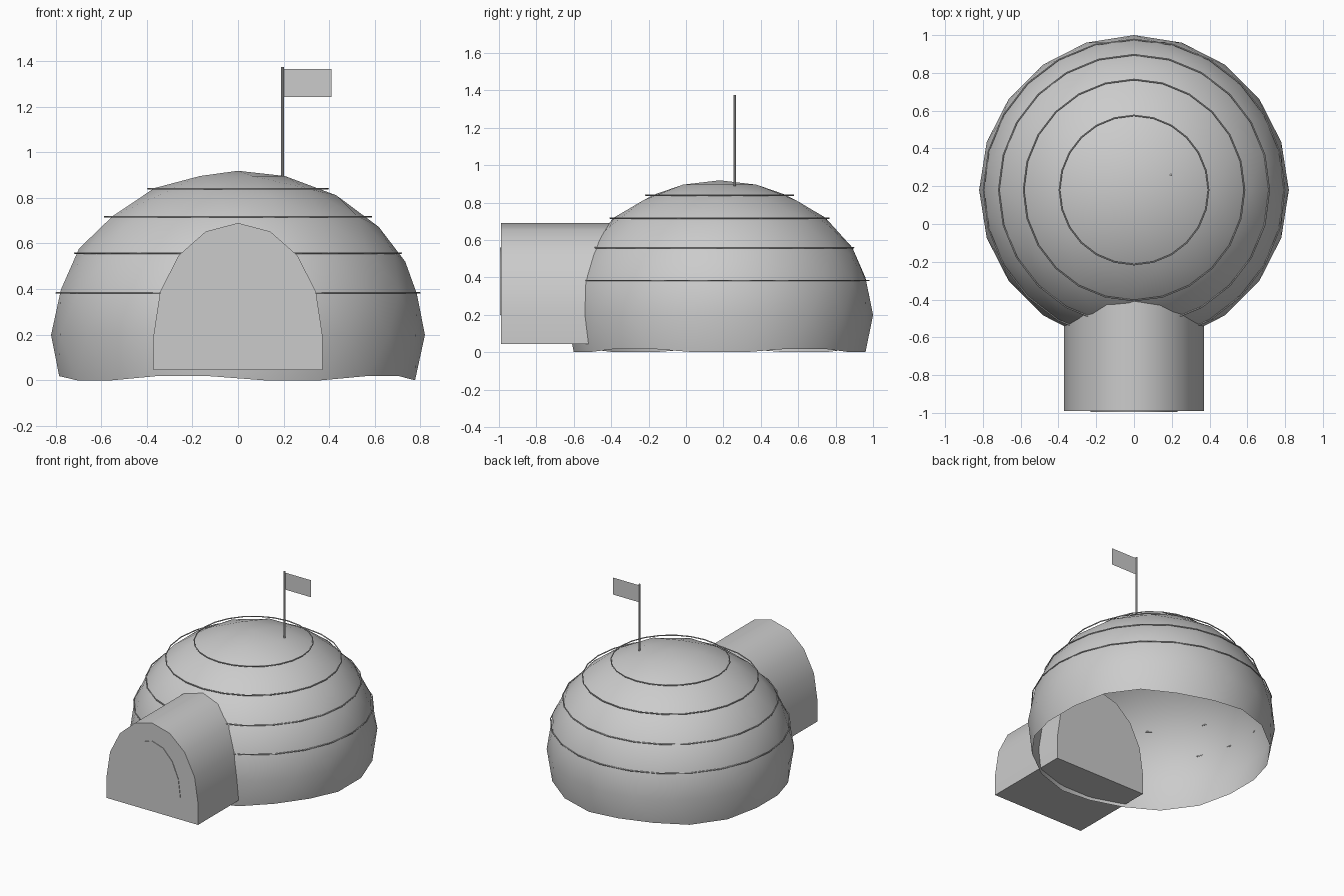
import bpy, bmesh, math
from mathutils import Matrix, Vector

cube = bpy.data.objects.get("Cube")
if cube:
    bpy.data.objects.remove(cube, do_unlink=True)

CENTRE = Vector((0, 0.18, 0.2))   # middle of the dome's widest ring
RADIUS, HEIGHT = 0.82, 0.72

grey = bpy.data.materials.new("plain grey")
grey.use_nodes = True
colour = (0.6, 0.6, 0.6, 1)
grey.diffuse_color = colour
grey.node_tree.nodes["Principled BSDF"].inputs["Base Color"].default_value = colour


def finish(name, bm, smooth=True):
    """Turn a bmesh into a named, shaded object."""
    mesh = bpy.data.meshes.new(name)
    bm.to_mesh(mesh)
    bm.free()
    mesh.materials.append(grey)
    obj = bpy.data.objects.new(name, mesh)
    bpy.context.collection.objects.link(obj)
    if smooth:
        bpy.ops.object.select_all(action='DESELECT')
        obj.select_set(True)
        bpy.context.view_layer.objects.active = obj
        bpy.ops.object.shade_smooth_by_angle(angle=math.radians(35))
    return obj


def arch(name, half_width, base, spring, top, front, back, steps=8):
    """Extrude an arch profile along y: straight jambs, elliptical head."""
    points = [(half_width, base)] if base < spring else []
    for i in range(steps + 1):
        a = math.pi * i / steps
        points.append((half_width * math.cos(a), spring + (top - spring) * math.sin(a)))
    if base < spring:
        points.append((-half_width, base))
    bm = bmesh.new()
    face = bm.faces.new([bm.verts.new((x, front, z)) for x, z in points])
    result = bmesh.ops.extrude_face_region(bm, geom=[face], use_keep_orig=True)
    moved = [v for v in result["geom"] if isinstance(v, bmesh.types.BMVert)]
    bmesh.ops.translate(bm, verts=moved, vec=(0, back - front, 0))
    bmesh.ops.recalc_face_normals(bm, faces=bm.faces)
    return finish(name, bm)


# Open-bottomed dome shell
bm = bmesh.new()
bmesh.ops.create_icosphere(bm, subdivisions=3, radius=1)
bmesh.ops.delete(bm, geom=[v for v in bm.verts if v.co.z < -0.35], context='VERTS')
bmesh.ops.scale(bm, vec=(RADIUS, RADIUS, HEIGHT), verts=bm.verts)
lowest = min(v.co.z for v in bm.verts)
bmesh.ops.translate(bm, vec=(0, CENTRE.y, -lowest), verts=bm.verts)
finish("dome", bm)

# Thin block-course rings around the dome
for i, (radius, z) in enumerate([(0.797, 0.383), (0.716, 0.558), (0.585, 0.717), (0.395, 0.84)]):
    bpy.ops.mesh.primitive_torus_add(
        location=(0, CENTRE.y, z), major_radius=radius, minor_radius=0.004,
        major_segments=24, minor_segments=6)
    ring = bpy.context.object
    ring.name = f"course_ring_{i + 1}"
    ring.data.materials.append(grey)
    bpy.ops.object.shade_smooth_by_angle(angle=math.radians(35))

# Entrance tunnel and the door panel on its front
arch("entrance_tunnel", 0.37, 0.045, 0.2, 0.69, -0.99, -0.35)
arch("door_panel", 0.23, 0.2, 0.2, 0.56, -0.994, -0.988)

# Flagpole
bm = bmesh.new()
bmesh.ops.create_cone(bm, cap_ends=True, segments=8, radius1=0.007, radius2=0.007,
                      depth=0.485, matrix=Matrix.Translation((0.195, 0.26, 1.1325)))
finish("flagpole", bm)

# Flag sheet
bm = bmesh.new()
bm.faces.new([bm.verts.new((x, 0.26, z)) for x, z in
              [(0.2, 1.242), (0.41, 1.242), (0.41, 1.366), (0.2, 1.366)]])
finish("flag", bm, smooth=False)
